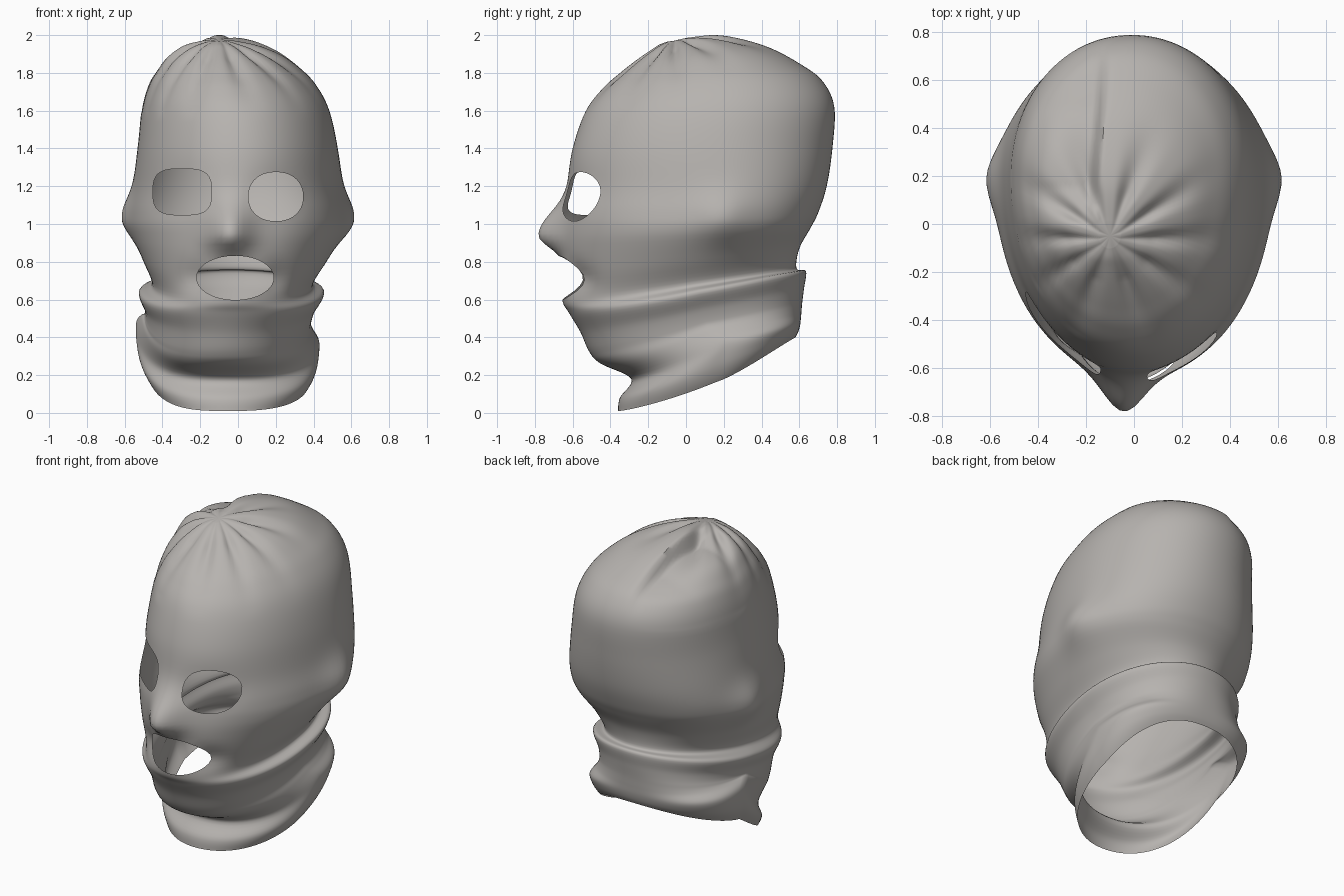
import bpy, bmesh, math
from mathutils import Vector

if "Cube" in bpy.data.objects:
    bpy.data.objects.remove(bpy.data.objects["Cube"])

COLS, STEPS = 120, 6

# Control rings from hem to crown: z front, z back, half width, y front, y back
RINGS = [
    (.01, .40, .43, -.36, .58),      # hem
    (.08, .43, .475, -.35, .595),
    (.18, .47, .485, -.29, .605),    # tuck under chin
    (.26, .52, .455, -.45, .61),
    (.32, .58, .44, -.51, .615),     # chin
    (.43, .66, .45, -.56, .625),
    (.53, .75, .49, -.62, .635),     # top of neck band
    (.60, .765, .425, -.655, .585),  # groove
    (.76, .87, .49, -.65, .60),
    (.95, .98, .565, -.65, .66),
    (1.06, 1.06, .575, -.65, .70),
    (1.20, 1.20, .555, -.63, .745),
    (1.40, 1.40, .53, -.60, .775),
    (1.60, 1.62, .495, -.53, .785),
    (1.72, 1.76, .445, -.44, .72),
    (1.80, 1.85, .385, -.35, .60),
    (1.87, 1.93, .31, -.26, .45),
    (1.925, 1.98, .21, -.18, .29),
    (1.95, 2.0, .11, -.14, .15),
    (1.965, 1.985, .045, -.10, .0),  # gathered crown
]
# Openings: centre x, centre z, half width, half height, squareness
HOLES = [(.20, 1.145, .145, .13, 2.2),
         (-.295, 1.17, .155, .122, 3.2),
         (-.015, .715, .205, .117, 2.0)]


def spline(p0, p1, p2, p3, t):
    return [.5 * (2 * b + (c - a) * t + (2 * a - 5 * b + 4 * c - d) * t * t
                  + (3 * b - a - 3 * c + d) * t ** 3)
            for a, b, c, d in zip(p0, p1, p2, p3)]


def bell(x, width):
    return math.exp(-(x / width) ** 2)


def ring_point(ring, a):
    zf, zb, hw, yf, yb = ring
    c, s = math.cos(a), math.sin(a)
    mid = (zf + zb) / 2
    # The back of the collar is squarer than the head
    k = 1.0 if s < 0 else .97 - .15 * bell(mid - .3, .2)
    # The neck leans left, and the crown gathers left of centre
    xc = -.055 * max(0, min(1, (.95 - mid) / .5)) - .1 * (max(0, mid - 1.2) / .77) ** 3
    ym = yf + (yb - yf) * (.55 + .06 * bell(mid - 1.1, .25))
    x = xc + hw * math.copysign(abs(c) ** k, c)
    y = ym + (yb - ym) * s ** k if s > 0 else ym + (ym - yf) * s
    # The tucked collar rides up at the sides, mostly on the left
    side = mid + bell(mid - .34, .13) * (.1 - .05 * c) - .03 * bell(mid - .2, .06) * (1 + c)
    t = s if s > 0 else 1 - (1 + s) ** 1.4
    z = side + ((zb if s > 0 else zf) - side) * t
    return Vector((x, y, z))


def shape(p):
    """Nose, eye sockets, mouth corners, ears and gathered folds of the crown."""
    x, y, z = p
    if y < 0:
        dz = .15 if z > .94 else .085
        p.y -= .135 * bell(x + .045, .11) * bell(z - .94, dz)
        for ex in (.2, -.29):
            p.y += .025 * bell(x - ex, .14) * bell(z - 1.13, .12)
        p.y += .04 * bell(abs(x + .015) - .2, .1) * bell(z - .71, .08)
    p.x += math.copysign(.04, x) * bell(y - .19, .14) * bell(z - 1.04, .13) * min(1, abs(x) / .4)
    if z > 1.6:
        dx, dy = x + .10, y + .06
        r, a = math.hypot(dx, dy), math.atan2(dy, dx)
        w = min(1, (r / .18) ** 2) * math.exp(-(r / .42) ** 4)
        crease = (.5 + .5 * math.cos(10 * a + .6 * math.sin(2 * a))) ** 2
        p.z -= .03 * w * crease
        line = -.18 + .08 * y           # long fold running to the back
        if y > 0 and x < line + .02:
            p.z -= .075 * min(1, (line + .02 - x) / .04) * bell(x - line, .26) \
                * min(1, y / .15) * max(0, min(1, (.78 - y) / .3))
    return p


def radius(p, h):
    return (abs((p.x - h[0]) / h[2]) ** h[4] + abs((p.z - h[1]) / h[3]) ** h[4]) ** (1 / h[4])


# Knitted shell
bm = bmesh.new()
n = len(RINGS)
rows = []
for i in range(n - 1):
    q = [RINGS[max(0, min(n - 1, i + k))] for k in (-1, 0, 1, 2)]
    rows += [spline(*q, j / STEPS) for j in range(STEPS)]
rows.append(RINGS[-1])
grid = [[bm.verts.new(shape(ring_point(r, 2 * math.pi * j / COLS))) for j in range(COLS)]
        for r in rows]
for lo, hi in zip(grid, grid[1:]):
    for j in range(COLS):
        k = (j + 1) % COLS
        bm.faces.new((lo[j], lo[k], hi[k], hi[j]))
tip = bm.verts.new((-.10, -.05, 1.972))
for j in range(COLS):
    bm.faces.new((grid[-1][j], grid[-1][(j + 1) % COLS], tip))
bm.normal_update()

# Eye and mouth openings with clean rims
for h in HOLES:
    gone = [f for f in bm.faces
            if f.calc_center_median().y < -.2 and radius(f.calc_center_median(), h) < 1]
    touched = {v for f in gone for v in f.verts}
    normals = {v: v.normal.copy() for v in touched}
    bmesh.ops.delete(bm, geom=gone, context='FACES')
    for v in touched:
        if not v.is_valid:
            continue
        s, nm = 1 / radius(v.co, h), normals[v]
        dx, dz = (v.co.x - h[0]) * (s - 1), (v.co.z - h[1]) * (s - 1)
        dy = -(nm.x * dx + nm.z * dz) / min(nm.y, -.4)
        v.co += Vector((dx, dy, dz))

mesh = bpy.data.meshes.new("knitted_mask")
bm.to_mesh(mesh)
bm.free()
mask = bpy.data.objects.new("knitted_mask", mesh)
bpy.context.collection.objects.link(mask)

grey = bpy.data.materials.new("warm_grey_wool")
grey.diffuse_color = (.47, .45, .43, 1)
grey.use_nodes = True
grey.node_tree.nodes["Principled BSDF"].inputs["Base Color"].default_value = grey.diffuse_color
mesh.materials.append(grey)

bpy.context.view_layer.objects.active = mask
mask.select_set(True)
bpy.ops.object.shade_smooth_by_angle(angle=math.radians(50))
